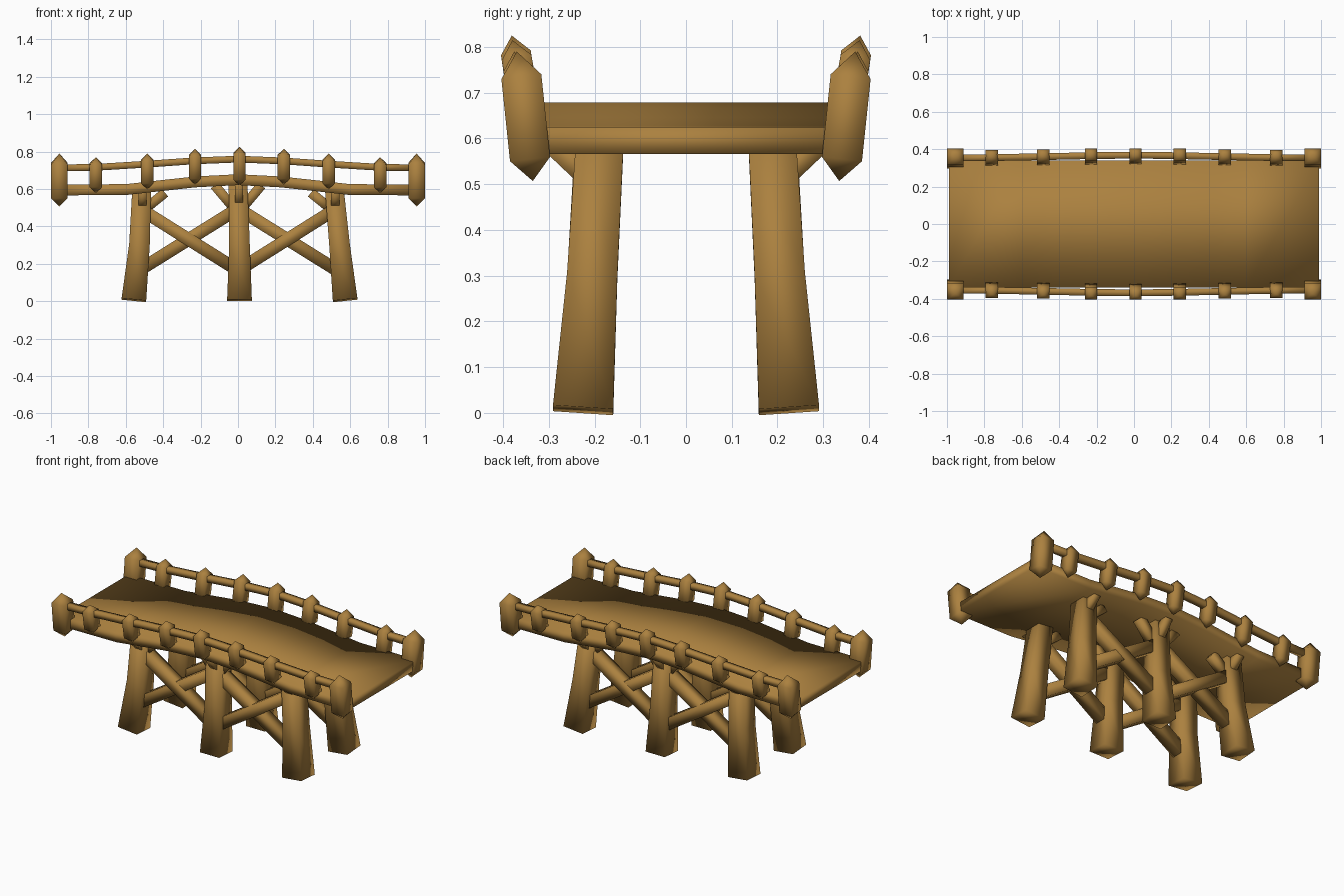
import bpy, bmesh
from mathutils import Vector

if "Cube" in bpy.data.objects:
    bpy.data.objects.remove(bpy.data.objects["Cube"])

wood = bpy.data.materials.new("warm brown wood")
wood.diffuse_color = (0.41, 0.22, 0.05, 1)
wood.use_nodes = True
wood.node_tree.nodes["Principled BSDF"].inputs["Base Color"].default_value = wood.diffuse_color


def beam(name, path, halves, ref, tips=False):
    """Four-sided timber swept along a path; halves = (half along side, half along ref).
    With tips the first and last path points are pyramid points."""
    pts = [Vector(p) for p in path]
    ref = Vector(ref)
    bm = bmesh.new()
    rings = []
    n = len(pts)
    if not isinstance(halves, list):
        halves = [halves] * n
    for i, p in enumerate(pts):
        if tips and i in (0, n - 1):
            rings.append([bm.verts.new(p)])
            continue
        t = (pts[min(i + 1, n - 1)] - pts[max(i - 1, 0)]).normalized()
        side = t.cross(ref).normalized()
        up = side.cross(t).normalized()
        a, b = halves[i]
        rings.append([bm.verts.new(p + side * a * sx + up * b * sy)
                      for sx, sy in ((-1, -1), (1, -1), (1, 1), (-1, 1))])
    for r0, r1 in zip(rings, rings[1:]):
        for k in range(4):
            j = (k + 1) % 4
            if len(r0) == 1:
                bm.faces.new((r0[0], r1[j], r1[k]))
            elif len(r1) == 1:
                bm.faces.new((r0[k], r0[j], r1[0]))
            else:
                bm.faces.new((r0[k], r0[j], r1[j], r1[k]))
    if not tips:
        bm.faces.new(rings[0][::-1])
        bm.faces.new(rings[-1])
    bmesh.ops.recalc_face_normals(bm, faces=bm.faces)
    for f in bm.faces:
        f.smooth = True
    me = bpy.data.meshes.new(name)
    bm.to_mesh(me)
    bm.free()
    me.materials.append(wood)
    ob = bpy.data.objects.new(name, me)
    bpy.context.collection.objects.link(ob)
    return ob


def mirrored(half):
    """Complete a profile given for x >= 0 as (x, z) to both sides."""
    return [(-x, z) for x, z in reversed(half[1:])] + half


Z, Y = (0, 0, 1), (0, 1, 0)

# Arched deck slab
deck = mirrored([(0, 0.65), (0.23, 0.638), (0.42, 0.617), (0.6, 0.597), (0.99, 0.595)])
beam("deck", [(x, 0, z) for x, z in deck], (0.34, 0.029), Z)

rail = mirrored([(0, 0.76), (0.245, 0.75), (0.485, 0.733), (0.76, 0.716), (0.96, 0.713)])

for s, label in ((-1, "front"), (1, "back")):
    # Handrail
    beam(f"{label}_rail", [(x, s * (0.354 + (z - 0.713) * 0.3), z) for x, z in rail],
         (0.018, 0.018), Z)

    # Pointed end posts, leaning outward
    for x in (-0.955, 0.955):
        beam(f"{label}_end_post",
             [(x, s * 0.335, 0.507), (x, s * 0.341, 0.555), (x, s * 0.360, 0.735), (x, s * 0.370, 0.79)],
             (0.044, 0.044), Y, True)

    # Smaller pointed rail posts
    for x, z in ((-0.76, 0.77), (-0.485, 0.79), (-0.23, 0.815), (0.008, 0.825),
                 (0.245, 0.815), (0.485, 0.79), (0.76, 0.77)):
        o = (z - 0.825) * 0.15
        k = 0.205 if abs(x) < 0.1 else 0.19
        beam(f"{label}_rail_post",
             [(x, s * (0.347 + o), z - k), (x, s * (0.352 + o), z - k + 0.035),
              (x, s * (0.372 + o), z - 0.038), (x, s * (0.381 + o), z)],
             (0.033, 0.033), Y, True)

    # Tapered, splayed legs
    for d in (-1, 0, 1):
        top = 0.64 if d == 0 else 0.6
        beam(f"{label}_leg",
             [(d * 0.565 + 0.008, s * 0.225, 0.006), (d * 0.535 + 0.008, s * 0.205, 0.3),
              (d * 0.515, s * 0.188, top)],
             [(0.066, 0.066), (0.055, 0.055), (0.05, 0.052)], Y)
        # Outward knee brace under the deck edge
        x = d * 0.515 + 0.005
        beam(f"{label}_outer_knee_brace", [(x, s * 0.19, 0.495), (x, s * 0.29, top - 0.01)],
             (0.022, 0.026), Z)
        # Knee braces along the span (outer legs only towards the middle)
        for e in (-1, 1):
            if e != d:
                beam(f"{label}_span_knee_brace",
                     [(d * 0.515 + e * 0.02, s * 0.192, 0.495),
                      (d * 0.515 + e * 0.125, s * 0.192, top - 0.02)],
                     (0.026, 0.026), Y)

    # Crossed braces between the legs
    for d in (-1, 1):
        beam(f"{label}_cross_brace", [(d * 0.53, s * 0.205, 0.165), (0, s * 0.195, 0.495)],
             (0.034, 0.034), Y)
        beam(f"{label}_cross_brace", [(d * 0.51, s * 0.195, 0.485), (0, s * 0.21, 0.165)],
             (0.034, 0.034), Y)
